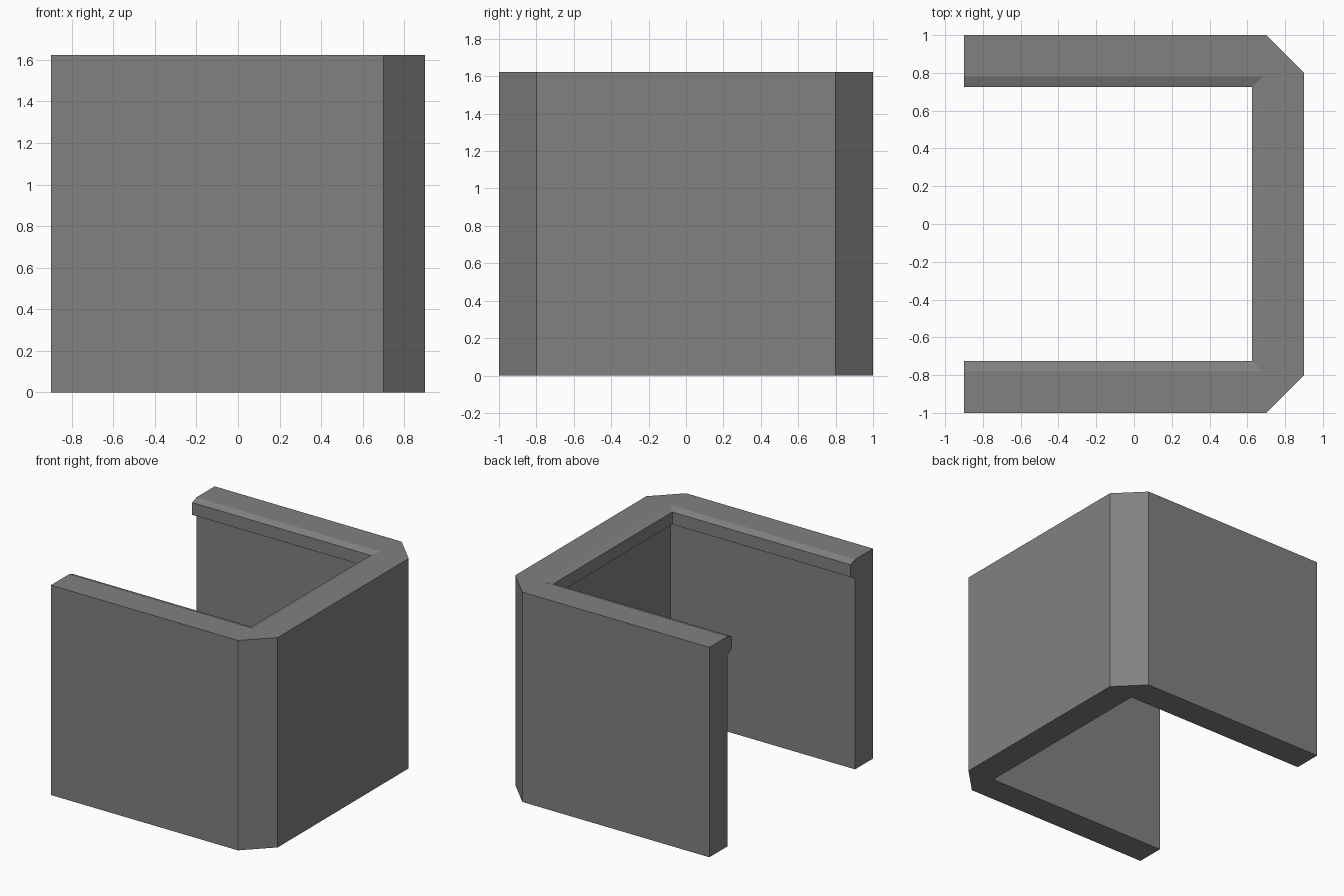
import bpy
import bmesh

if "Cube" in bpy.data.objects:
    bpy.data.objects.remove(bpy.data.objects["Cube"])

H = 1.623    # wall height
CUT = 0.2    # outer corner chamfer

# Wall section: (depth inward from outside, height), with an inner top lip
profile = [(0, 0), (0, H), (0.22, H), (0.275, H - 0.02),
           (0.275, H - 0.115), (0.22, H - 0.145), (0.22, 0)]


def path_at(d):
    """U-shaped path at depth d; only the outside has chamfered corners."""
    x, y = 0.9 - d, 1 - d
    c = CUT if d == 0 else 0
    half = [(-0.9, y), (x - c, y), (x, y - c)]
    return half + [(px, -py) for px, py in reversed(half)]


# Sweep the section round the path
bm = bmesh.new()
rows = [[bm.verts.new((x, y, z)) for x, y in path_at(d)] for d, z in profile]
n = len(rows)
for i in range(n):
    a, b = rows[i], rows[(i + 1) % n]
    for k in range(len(a) - 1):
        bm.faces.new((a[k], a[k + 1], b[k + 1], b[k]))

# Flat ends of the two side walls
bm.faces.new([r[0] for r in rows])
bm.faces.new([r[-1] for r in reversed(rows)])

bmesh.ops.remove_doubles(bm, verts=bm.verts[:], dist=0.0005)
bmesh.ops.recalc_face_normals(bm, faces=bm.faces[:])

mesh = bpy.data.meshes.new("lipped_wall")
bm.to_mesh(mesh)
bm.free()

grey = bpy.data.materials.new("mid grey")
grey.diffuse_color = (0.22, 0.22, 0.22, 1)
grey.use_nodes = True
grey.node_tree.nodes["Principled BSDF"].inputs["Base Color"].default_value = grey.diffuse_color
mesh.materials.append(grey)
wall = bpy.data.objects.new("lipped_wall", mesh)
bpy.context.collection.objects.link(wall)
